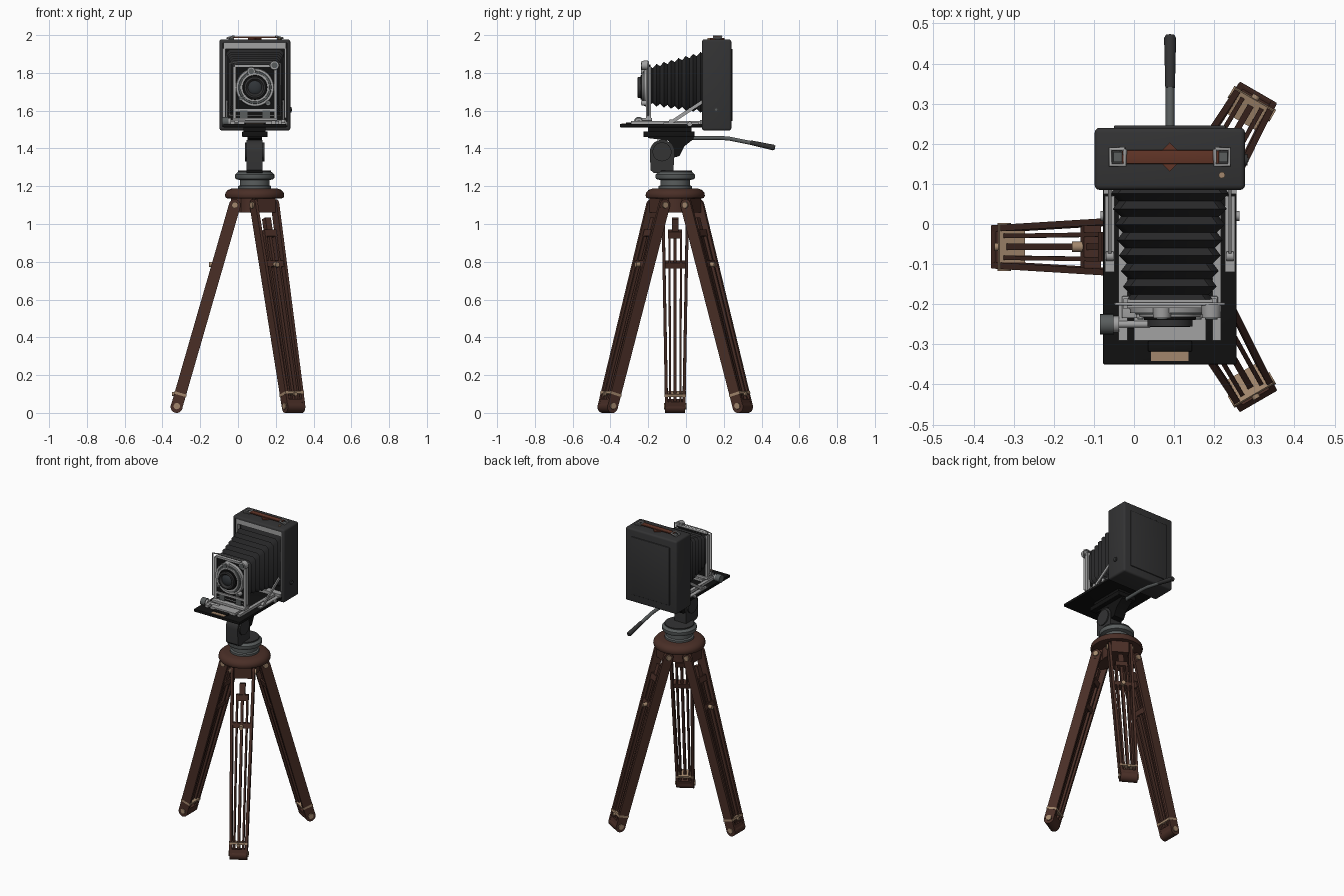
import bpy, bmesh, math
from mathutils import Vector, Matrix

if "Cube" in bpy.data.objects:
    bpy.data.objects.remove(bpy.data.objects["Cube"])


def mat(name, r, g, b):
    m = bpy.data.materials.new(name)
    m.diffuse_color = (r, g, b, 1)
    m.use_nodes = True
    m.node_tree.nodes["Principled BSDF"].inputs["Base Color"].default_value = m.diffuse_color
    return m


WOOD = mat("dark wood", 0.068, 0.028, 0.02)
BODY = mat("charcoal covering", 0.033, 0.033, 0.034)
BLACK = mat("black", 0.006, 0.006, 0.006)
FOLD = mat("bellows cloth", 0.02, 0.02, 0.021)
SILVER = mat("light metal", 0.36, 0.36, 0.36)
STEEL = mat("grey metal", 0.1, 0.11, 0.11)
BRASS = mat("tan brass", 0.36, 0.24, 0.15)
LEATHER = mat("brown leather", 0.12, 0.035, 0.02)
GLASS = mat("lens glass", 0.03, 0.035, 0.04)
CX, CY = 0.088, -0.057          # tripod axis
LZ = 1.723                      # lens height


def finish(name, bm, *mats):
    bmesh.ops.recalc_face_normals(bm, faces=bm.faces)
    me = bpy.data.meshes.new(name)
    bm.to_mesh(me)
    bm.free()
    for m in mats:
        me.materials.append(m)
    me.shade_smooth()
    me.set_sharp_from_angle(angle=math.radians(35))
    ob = bpy.data.objects.new(name, me)
    bpy.context.collection.objects.link(ob)
    return ob


def box_bm(x0, x1, y0, y1, z0, z1, bevel=0):
    bm = bmesh.new()
    bmesh.ops.create_cube(bm, size=1)
    for v in bm.verts:
        v.co = ((x0 + x1) / 2 + v.co.x * (x1 - x0), (y0 + y1) / 2 + v.co.y * (y1 - y0),
                (z0 + z1) / 2 + v.co.z * (z1 - z0))
    if bevel:
        bmesh.ops.bevel(bm, geom=bm.edges[:], offset=bevel, segments=3, profile=0.5, affect='EDGES')
    return bm


def box(name, x0, x1, y0, y1, z0, z1, m, bevel=0):
    return finish(name, box_bm(x0, x1, y0, y1, z0, z1, bevel), m)


def cyl(name, c, axis, r, depth, m, r2=None, seg=32):
    bm = bmesh.new()
    mx = Matrix.Translation(c) @ Vector(axis).to_track_quat('Z', 'Y').to_matrix().to_4x4()
    bmesh.ops.create_cone(bm, cap_ends=True, segments=seg, radius1=r,
                          radius2=r if r2 is None else r2, depth=depth, matrix=mx)
    return finish(name, bm, m)


def beam(name, p0, p1, t, w, d, m):
    """Plank from p0 to p1: w wide along t, d deep across it."""
    p0, p1, t = Vector(p0), Vector(p1), Vector(t)
    n = (p1 - p0).cross(t).normalized()
    bm = bmesh.new()
    ends = [[bm.verts.new(p + t * w / 2 * a + n * d / 2 * b)
             for a, b in ((-1, -1), (1, -1), (1, 1), (-1, 1))] for p in (p0, p1)]
    loft(bm, ends)
    return finish(name, bm, m)


def loft(bm, rings):
    n = len(rings[0])
    for a, b in zip(rings, rings[1:]):
        for i in range(n):
            bm.faces.new((a[i], a[(i + 1) % n], b[(i + 1) % n], b[i]))
    bm.faces.new(rings[0][::-1])
    bm.faces.new(rings[-1])


def lathe(name, prof, c, axis, m, seg=48):
    """Profile of (radius, height) pairs turned about an axis."""
    mx = Matrix.Translation(c) @ Vector(axis).to_track_quat('Z', 'Y').to_matrix().to_4x4()
    bm = bmesh.new()
    loft(bm, [[bm.verts.new(mx @ Vector((r * math.cos(i * math.tau / seg), r * math.sin(i * math.tau / seg), h)))
               for i in range(seg)] for r, h in prof])
    return finish(name, bm, m)


def prism(name, yz, x0, x1, m):
    bm = bmesh.new()
    loft(bm, [[bm.verts.new((x, y, z)) for y, z in yz] for x in (x0, x1)])
    return finish(name, bm, m)


def tube(name, pts, r, m):
    cu = bpy.data.curves.new(name, 'CURVE')
    cu.dimensions = '3D'
    cu.bevel_depth, cu.bevel_resolution, cu.use_fill_caps = r, 3, True
    sp = cu.splines.new('POLY')
    sp.points.add(len(pts) - 1)
    for q, p in zip(sp.points, pts):
        q.co = (*p, 1)
    cu.materials.append(m)
    bpy.context.collection.objects.link(bpy.data.objects.new(name, cu))


# --- tripod legs: three, each with outer rails, inner extension and centre bar
for k, ang in enumerate((180, 60, -60)):
    a = math.radians(ang)
    d, t = Vector((math.cos(a), math.sin(a), 0)), Vector((-math.sin(a), math.cos(a), 0))
    n = f"leg_{k + 1}_"

    def P(z, off=0, out=0):     # point on the sloping leg line
        r = 0.413 - (z - 0.032) * 0.2885
        return Vector((CX, CY, z)) + d * (r + out) + t * off

    for s in (-1, 1):
        beam(n + "outer_rail", P(0.032, s * 0.046), P(1.1, s * 0.065), t, 0.016, 0.062, WOOD)
        cyl(n + "rail_top_round", P(1.1, s * 0.065), t, 0.031, 0.016, WOOD)
        beam(n + "inner_rail", P(0.05, s * 0.027), P(0.96, s * 0.031), t, 0.011, 0.045, WOOD)
        cyl(n + "pivot_bolt", P(1.1, s * 0.076), t, 0.017, 0.012, BRASS, seg=16)
        cyl(n + "foot_bolt", P(0.036, s * 0.056), t, 0.017, 0.008, BRASS, seg=16)
    beam(n + "centre_bar", P(0.04), P(0.97), t, 0.016, 0.03, WOOD)
    beam(n + "centre_bar_top", P(0.95), P(1.03), t, 0.034, 0.036, WOOD)
    beam(n + "inner_crossbar", P(0.93), P(0.965), t, 0.074, 0.05, WOOD)
    cyl(n + "foot", P(0.032), t, 0.032, 0.106, WOOD)
    beam(n + "foot_block", P(0.032), P(0.065), t, 0.106, 0.06, WOOD)
    beam(n + "foot_band", P(0.093), P(0.106), t, 0.112, 0.067, BRASS)
    cyl(n + "band_screw", P(0.1, 0, 0.037), d, 0.01, 0.012, BRASS, seg=16)
    cyl(n + "lock_knob", P(0.785, 0, 0.032), d, 0.013, 0.03, BRASS, seg=16)
    beam(n + "lock_crossbar", P(0.77), P(0.8), t, 0.13, 0.045, WOOD)
    hub = Vector((CX, CY, 1.1))
    beam(n + "hub_tongue", hub, hub + d * 0.125, t, 0.108, 0.08, WOOD)

# --- tripod crown and head
cyl("hub", (CX, CY, 1.1), (0, 0, 1), 0.09, 0.08, WOOD)
lathe("tripod_crown", [(0.14, 1.135), (0.152, 1.138), (0.157, 1.15), (0.154, 1.166), (0.142, 1.18), (0.12, 1.188)],
      (CX, CY, 0), (0, 0, 1), WOOD)
lathe("head_collar", [(0.088, 1.185), (0.088, 1.2), (0.078, 1.205), (0.078, 1.232), (0.1, 1.238), (0.104, 1.245),
                      (0.104, 1.262), (0.09, 1.275)], (CX, CY, 0), (0, 0, 1), STEEL)
cyl("head_collar_cap", (CX, CY, 1.275), (0, 0, 1), 0.088, 0.014, BODY)
arc = [(-0.127 + 0.064 * math.cos(math.pi * i / 16), 1.382 + 0.064 * math.sin(math.pi * i / 16)) for i in range(17)]
prism("tilt_barrel", arc + [(-0.188, 1.285), (-0.17, 1.27), (-0.066, 1.27)], 0.045, 0.131, BODY)
for x in (0.041, 0.135):
    cyl("barrel_cap", (x, -0.127, 1.382), (1, 0, 0), 0.05, 0.008, BODY)
prism("tilt_bracket", [(-0.2, 1.485), (0.045, 1.485), (0.04, 1.45), (-0.01, 1.41), (-0.035, 1.36), (-0.07, 1.35),
                       (-0.09, 1.44), (-0.2, 1.455)], 0.05, 0.126, BLACK)
box("mount_plate", 0.022, 0.156, -0.225, 0.045, 1.46, 1.49, BLACK, 0.004)
box("mount_pad", 0.03, 0.146, -0.2, 0.03, 1.488, 1.515, BLACK)
tube("pan_handle", [(0.09, 0.0, 1.455), (0.09, 0.18, 1.456), (0.09, 0.23, 1.452), (0.09, 0.35, 1.428)], 0.011, STEEL)
hd = Vector((0, 0.125, -0.027))
cyl("pan_grip", (0.09, 0.402, 1.418), hd, 0.012, 0.128, BODY, 0.015)
cyl("pan_grip_end", (0.09, 0.467, 1.404), hd, 0.015, 0.008, BODY, 0.011)

# --- camera body with recessed front
bm = box_bm(-0.098, 0.277, 0.085, 0.24, 1.495, 1.977, 0.012)
front = max((f for f in bm.faces if f.normal.y < -0.9), key=lambda f: f.calc_area())
bmesh.ops.inset_individual(bm, faces=[front], thickness=0.008)
bmesh.ops.inset_individual(bm, faces=[front], thickness=0.001, depth=-0.03)
front.material_index = 1
finish("camera_body", bm, BODY, BLACK)
box("back_panel", -0.05, 0.229, 0.236, 0.246, 1.545, 1.927, BODY, 0.004)
box("front_trim_top", -0.076, 0.255, 0.09, 0.115, 1.926, 1.957, SILVER)
for s in (-1, 1):
    x = 0.0895 + s * 0.162
    box("front_trim_side", x - 0.006, x + 0.006, 0.092, 0.115, 1.56, 1.93, SILVER)
box("front_trim_bottom", -0.076, 0.255, 0.075, 0.115, 1.515, 1.55, SILVER)
cyl("side_button", (0.279, 0.16, 1.605), (1, 0, 0), 0.014, 0.008, BODY, seg=20)
cyl("side_button_pin", (0.283, 0.16, 1.605), (1, 0, 0), 0.006, 0.006, STEEL, seg=16)
cyl("top_button", (0.219, 0.122, 1.979), (0, 0, 1), 0.008, 0.01, BRASS, seg=16)

# --- carrying strap
box("strap", -0.03, 0.212, 0.15, 0.184, 1.985, 1.993, LEATHER, 0.002)
cyl("strap_diamond", (0.0895, 0.167, 1.98), (0, 0, 1), 0.036, 0.008, LEATHER, seg=4)
for s in (-1, 1):
    x = 0.0895 + s * 0.128
    tube("strap_loop", [(x - s * 0.016, 0.187, 1.994), (x + s * 0.02, 0.187, 1.984), (x + s * 0.02, 0.147, 1.984),
                        (x - s * 0.016, 0.147, 1.994), (x - s * 0.016, 0.187, 1.994)], 0.005, SILVER)
    box("strap_foot", x - 0.012, x + 0.016, 0.155, 0.179, 1.974, 1.984, STEEL)

# --- bellows: tapering pleats
bm, rings, N = bmesh.new(), [], 16
for i in range(N + 1):
    f = i / N
    y, hx, hz = 0.115 - 0.31 * f, 0.148 - 0.04 * f, 0.165 - 0.064 * f
    cz, c = 1.752 - 0.02 * f, 0.018
    k = -0.013 if i % 2 else 0.004
    hx, hz = hx + k, hz + k
    ring = [(hx, hz - c), (hx - c, hz), (c - hx, hz), (-hx, hz - c),
            (-hx, c - hz), (c - hx, -hz), (hx - c, -hz), (hx, c - hz)]
    rings.append([bm.verts.new((0.0895 + x, y, cz + z)) for x, z in ring])
loft(bm, rings)
finish("bellows", bm, FOLD)

# --- drop bed, rails and struts
box("bed", -0.077, 0.256, -0.35, 0.1, 1.512, 1.53, BLACK, 0.003)
for s in (-1, 1):
    x = 0.0895 + s * 0.117
    box("bed_rail", x - 0.011, x + 0.011, -0.29, 0.09, 1.53, 1.546, SILVER)
    x = 0.0895 + s * 0.15
    box("bed_side_plate", x - 0.012, x + 0.012, -0.12, 0.07, 1.53, 1.537, SILVER)
    beam("strut", (x, -0.08, 1.537), (x, 0.09, 1.65), (1, 0, 0), 0.008, 0.018, SILVER)
    cyl("strut_pin", (x, -0.08, 1.542), (1, 0, 0), 0.012, 0.018, SILVER, seg=16)
    cyl("bed_hinge_pin", (0.0895 + s * 0.169, 0.02, 1.53), (1, 0, 0), 0.012, 0.008, SILVER, seg=16)
box("bed_track", 0.0, 0.18, -0.29, -0.17, 1.53, 1.545, SILVER)
box("bed_front_plate", 0.042, 0.136, -0.342, -0.318, 1.529, 1.533, BRASS)
box("bed_pull", 0.035, 0.145, -0.318, -0.292, 1.529, 1.538, BLACK, 0.003)
cyl("focus_shaft", (-0.01, -0.25, 1.542), (1, 0, 0), 0.009, 0.1, SILVER, seg=16)
cyl("focus_knob", (-0.068, -0.25, 1.542), (1, 0, 0), 0.025, 0.034, STEEL, seg=24)
cyl("focus_knob_ring", (-0.045, -0.25, 1.542), (1, 0, 0), 0.02, 0.014, SILVER, seg=24)

# --- front standard
box("standard_foot", -0.03, 0.209, -0.235, -0.18, 1.546, 1.562, SILVER, 0.003)
box("standard_panel", -0.018, 0.197, -0.203, -0.188, 1.56, 1.842, BLACK)
for s in (-1, 1):
    x = 0.0895 + s * 0.108
    box("standard_upright", x - 0.008, x + 0.008, -0.212, -0.186, 1.555, 1.835, SILVER)
    box("standard_slide", 0.0895 + s * 0.06 - 0.02, 0.0895 + s * 0.06 + 0.02, -0.21, -0.2, 1.562, 1.6, STEEL)
box("standard_top", -0.018, 0.197, -0.21, -0.188, 1.832, 1.845, SILVER)
box("standard_bottom", -0.018, 0.197, -0.21, -0.188, 1.596, 1.61, SILVER)
tube("wire_finder", [(-0.045, -0.2, 1.575), (-0.045, -0.2, 1.85), (0.0, -0.2, 1.858), (0.18, -0.2, 1.858),
                     (0.224, -0.2, 1.85), (0.224, -0.2, 1.575), (-0.045, -0.2, 1.575)], 0.004, SILVER)

# --- shutter and lens, stepped forward along -y
F = (0, -1, 0)
for name, r, y0, y1, m in (("shutter_case", 0.102, -0.2, -0.222, SILVER), ("shutter_face", 0.088, -0.22, -0.226, STEEL),
                           ("speed_ring", 0.078, -0.22, -0.232, SILVER), ("lens_ring", 0.066, -0.23, -0.24, BLACK)):
    cyl(name, (0.0895, (y0 + y1) / 2, LZ), F, r, y0 - y1, m, r * 0.97, 48)
lathe("lens_barrel", [(0.056, 0.235), (0.056, 0.255), (0.046, 0.257), (0.036, 0.246)], (0.0895, 0, LZ), F, BODY)
lathe("lens_glass", [(0.037, 0.244), (0.03, 0.25), (0.015, 0.254), (0.004, 0.255)], (0.0895, 0, LZ), F, GLASS, 32)
for x, z, r in ((0.07, 1.808, 0.024), (0.193, 1.84, 0.026), (0.016, 1.665, 0.012), (0.16, 1.64, 0.014)):
    cyl("shutter_dial", (x, -0.218, z), F, r, 0.034, SILVER, r * 0.9, 24)
    cyl("shutter_dial_face", (x, -0.236, z), F, r * 0.6, 0.004, STEEL, seg=20)
